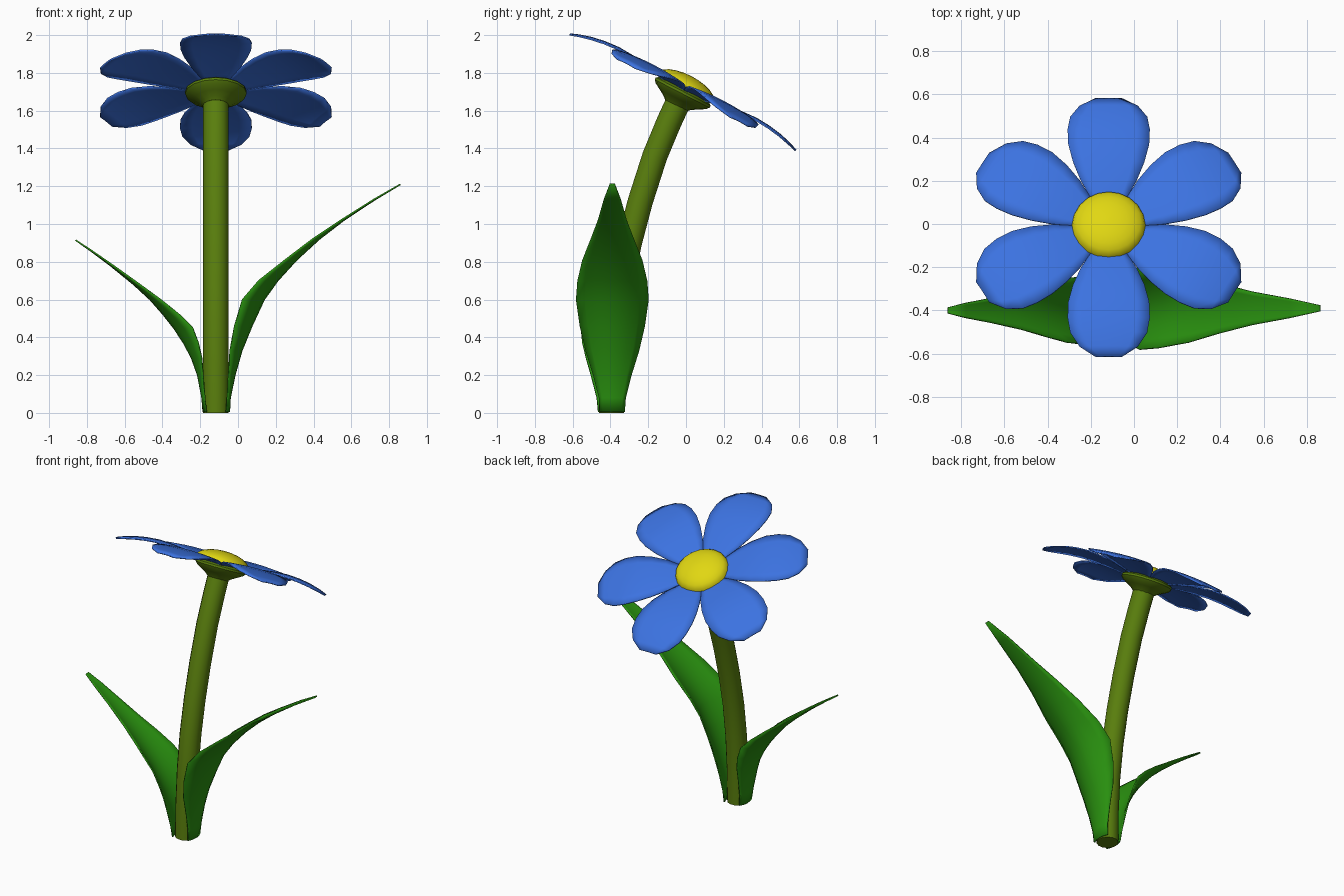
import bpy, bmesh
from math import sin, cos, pi, radians, atan2
from mathutils import Matrix, Vector

if "Cube" in bpy.data.objects:
    bpy.data.objects.remove(bpy.data.objects["Cube"])

CX = -0.117   # stem and flower centre in x
FLOWER = Matrix.Translation((CX, 0, 1.73)) @ Matrix.Rotation(radians(-27.2), 4, 'X')


def material(name, rgb):
    m = bpy.data.materials.new(name)
    m.diffuse_color = (*rgb, 1)
    m.use_nodes = True
    m.node_tree.nodes["Principled BSDF"].inputs["Base Color"].default_value = m.diffuse_color
    return m


BLUE = material("petal_blue", (0.045, 0.17, 0.75))
YELLOW = material("centre_yellow", (0.75, 0.68, 0.006))
OLIVE = material("stem_green", (0.10, 0.21, 0.004))
GREEN = material("leaf_green", (0.023, 0.29, 0.005))


def loft(name, rows, mat, closed=False, matrix=Matrix(), thickness=0.0):
    """Skin equal-length rows of points; closed rows are capped rings."""
    bm = bmesh.new()
    rings = [[bm.verts.new(p) for p in row] for row in rows]
    n = len(rings[0])
    for a, b in zip(rings, rings[1:]):
        for i in range(n if closed else n - 1):
            j = (i + 1) % n
            bm.faces.new((a[i], a[j], b[j], b[i]))
    if closed:
        bm.faces.new(rings[0][::-1])
        bm.faces.new(rings[-1])
    bmesh.ops.recalc_face_normals(bm, faces=bm.faces[:])
    bm.transform(matrix)
    me = bpy.data.meshes.new(name)
    bm.to_mesh(me)
    bm.free()
    me.materials.append(mat)
    ob = bpy.data.objects.new(name, me)
    bpy.context.collection.objects.link(ob)
    if thickness:
        mod = ob.modifiers.new("thickness", 'SOLIDIFY')
        mod.thickness = thickness
        mod.offset = 0
    bpy.ops.object.select_all(action='DESELECT')
    ob.select_set(True)
    bpy.context.view_layer.objects.active = ob
    bpy.ops.object.shade_smooth_by_angle(angle=radians(40))
    return ob


def ring(r, z, n):
    return [Vector((r * cos(2 * pi * i / n), r * sin(2 * pi * i / n), z)) for i in range(n)]


# Stem: rings swept along a path that leans back (y, z)
path = [(-.395, 0), (-.39, .22), (-.375, .45), (-.345, .68), (-.30, .9),
        (-.242, 1.12), (-.165, 1.36), (-.09, 1.54), (-.03, 1.67)]
rows = []
for i, (y, z) in enumerate(path):
    y0, z0 = path[max(i - 1, 0)]
    y1, z1 = path[min(i + 1, len(path) - 1)]
    tilt = 0 if i == 0 else -atan2(y1 - y0, z1 - z0)
    m = Matrix.Translation((CX, y, z)) @ Matrix.Rotation(tilt, 4, 'X')
    rows.append([m @ p for p in ring(.068, 0, 14)])
loft("stem", rows, OLIVE, closed=True)

# Calyx: flared cup under the flower (radius, height)
cup = [(.066, -.115), (.082, -.1), (.115, -.08), (.15, -.06), (.163, -.045),
       (.163, -.032), (.145, -.02)]
loft("calyx", [ring(r, z, 16) for r, z in cup], OLIVE, closed=True, matrix=FLOWER)

# Flower centre: shallow dome
dome = [(.17 * cos(a), -.012 + .072 * sin(a)) for a in [k * pi / 12 for k in range(6)]]
dome.append((.004, .06))
loft("flower_centre", [ring(r, z, 20) for r, z in dome], YELLOW, closed=True, matrix=FLOWER)

# Petals: (distance from centre, half width, height), repeated six times
petal = [(.08, .045, -.03), (.16, .092, -.012), (.23, .13, .002), (.32, .165, .013),
         (.41, .187, .018), (.49, .19, .012), (.56, .178, 0), (.625, .135, -.018),
         (.672, .06, -.036)]
for k in range(6):
    turn = FLOWER @ Matrix.Rotation(radians(90 + 60 * k), 4, 'Z')
    rows = [[Vector((d, w * t / 3, h - .01 * (t / 3) ** 2 * w / .19)) for t in range(-3, 4)]
            for d, w, h in petal]
    loft(f"petal_{k + 1}", rows, BLUE, matrix=turn, thickness=.008)


# Leaves: (height, midrib x, edge x, half width), cupped towards the stem
def leaf(name, sections, y):
    rows = [[Vector((mid + (edge - mid) * (t / 4) ** 2, y + w * t / 4, z))
             for t in range(-4, 5)] for z, mid, edge, w in sections]
    loft(name, rows, GREEN, thickness=.008)


leaf("right_leaf", [(.005, -.046, -.062, .065), (.08, -.042, -.056, .07),
                    (.2, -.017, -.05, .1), (.33, .02, -.042, .14), (.46, .073, -.018, .17),
                    (.6, .138, .024, .19), (.7, .21, .11, .183), (.81, .31, .25, .158),
                    (.92, .43, .395, .115), (1.02, .56, .545, .077),
                    (1.13, .726, .72, .045), (1.21, .86, .86, .014)], -.39)
leaf("left_leaf", [(.005, -.184, -.168, .065), (.08, -.19, -.176, .072),
                   (.2, -.213, -.185, .103), (.29, -.245, -.192, .128),
                   (.37, -.287, -.21, .147), (.45, -.34, -.24, .155),
                   (.52, -.395, -.31, .147), (.6, -.465, -.41, .12),
                   (.68, -.552, -.52, .088), (.78, -.675, -.66, .057),
                   (.86, -.782, -.777, .035), (.915, -.86, -.86, .014)], -.4)
